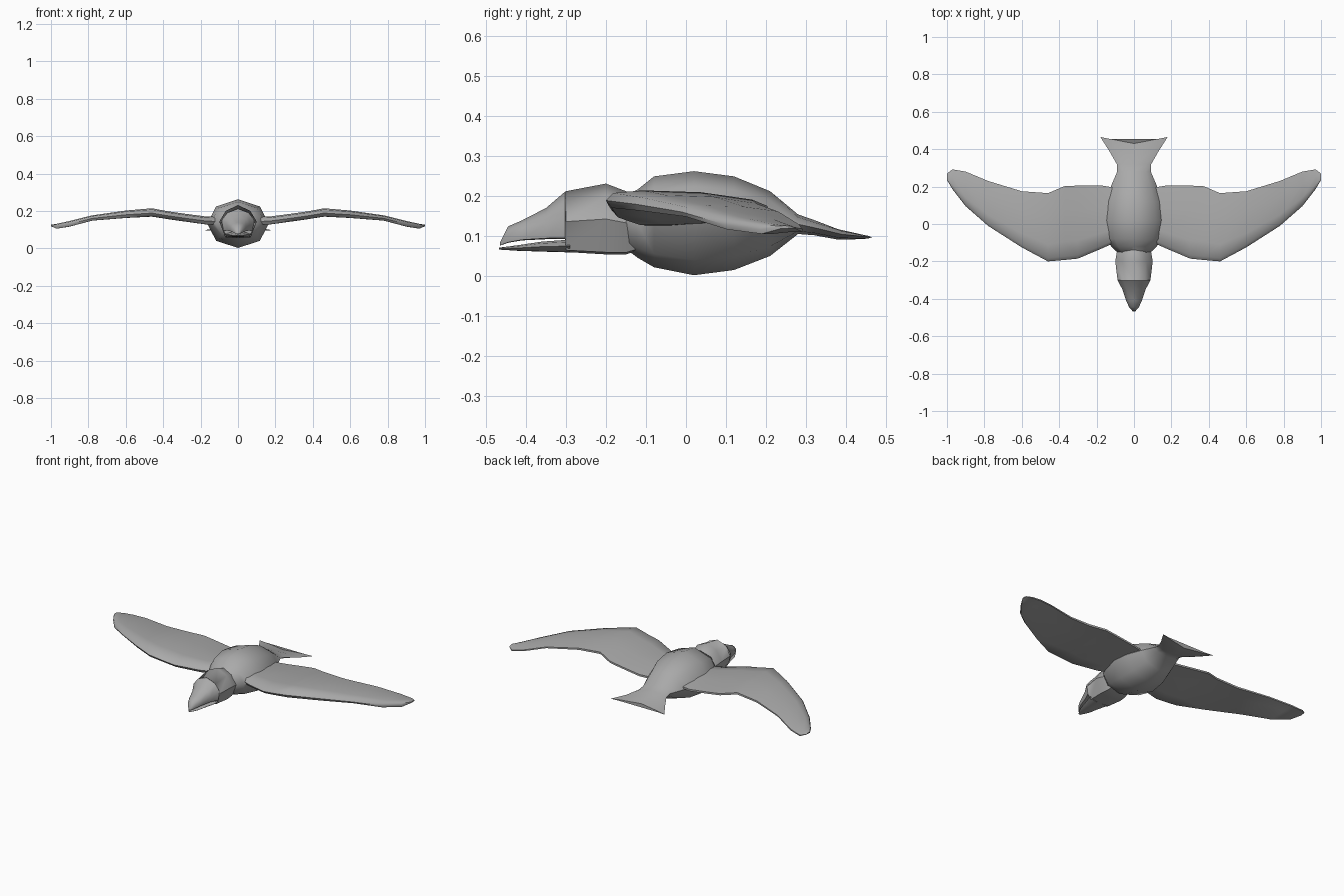
import bpy, bmesh, math

grey = bpy.data.materials.new("feather grey")
grey.diffuse_color = (0.4, 0.4, 0.4, 1)


def loft(name, rings, angle=50):
    """Skin closed rings of equal point count and cap both ends."""
    bm = bmesh.new()
    loops = [[bm.verts.new(p) for p in ring] for ring in rings]
    for a, b in zip(loops, loops[1:]):
        n = len(a)
        for i in range(n):
            j = (i + 1) % n
            bm.faces.new((a[i], a[j], b[j], b[i]))
    bm.faces.new(loops[0])
    bm.faces.new(loops[-1])
    bmesh.ops.recalc_face_normals(bm, faces=bm.faces)
    mesh = bpy.data.meshes.new(name)
    bm.to_mesh(mesh)
    bm.free()
    mesh.materials.append(grey)
    obj = bpy.data.objects.new(name, mesh)
    bpy.context.collection.objects.link(obj)
    bpy.ops.object.select_all(action='DESELECT')
    obj.select_set(True)
    bpy.context.view_layer.objects.active = obj
    bpy.ops.object.shade_smooth_by_angle(angle=math.radians(angle))
    return obj


def oval(y, w, top, bottom, notch=0.0):
    """Eight-sided cross-section; notch pulls the middle forward."""
    pts = []
    for i in range(8):
        a = i * math.tau / 8
        s = math.sin(a)
        pts.append((w * s, y - notch * (1 - abs(s)),
                    (top + bottom) / 2 + (top - bottom) / 2 * math.cos(a)))
    return pts


def head_ring(y, w, top, bottom, low=0.68):
    """Domed section with a flat underside."""
    h = top - bottom
    half = [(0.65 * w, top - 0.17 * h), (w, top - 0.5 * h), (low * w, bottom + 0.03 * h)]
    pts = [(0, top)] + half + [(0, bottom)] + [(-x, z) for x, z in reversed(half)]
    return [(x, y, z) for x, z in pts]


# Body flowing into the forked tail: y, half width, top, bottom, notch
loft("body_and_tail", [oval(*r) for r in (
    (-0.16, 0.080, 0.195, 0.075),
    (-0.12, 0.122, 0.217, 0.045),
    (-0.08, 0.145, 0.249, 0.022),
    (0.02, 0.165, 0.262, 0.002),
    (0.12, 0.152, 0.249, 0.015),
    (0.21, 0.120, 0.212, 0.050),
    (0.28, 0.090, 0.154, 0.105),
    (0.32, 0.092, 0.140, 0.102),
    (0.39, 0.132, 0.117, 0.091, 0.01),
    (0.465, 0.180, 0.102, 0.092, 0.035))])

# Head with the upper beak: y, half width, top, bottom
loft("head_and_upper_beak", [head_ring(*r) for r in (
    (-0.10, 0.080, 0.190, 0.070),
    (-0.15, 0.092, 0.212, 0.054),
    (-0.20, 0.100, 0.231, 0.054),
    (-0.30, 0.088, 0.212, 0.060),
    (-0.302, 0.087, 0.211, 0.092, 0.9),
    (-0.35, 0.062, 0.170, 0.092, 0.9),
    (-0.41, 0.042, 0.139, 0.089, 0.9),
    (-0.445, 0.026, 0.124, 0.083, 0.9),
    (-0.465, 0.008, 0.084, 0.076, 0.9))])

# Lower beak
loft("lower_beak", [head_ring(*r) for r in (
    (-0.29, 0.072, 0.091, 0.059),
    (-0.36, 0.050, 0.086, 0.061),
    (-0.42, 0.034, 0.077, 0.063),
    (-0.467, 0.008, 0.071, 0.066))])

# Wing sections: x, leading y, trailing y, top, bottom
sections = (
    (0.08, -0.09, 0.19, 0.168, 0.122),
    (0.17, -0.13, 0.205, 0.170, 0.126),
    (0.30, -0.185, 0.205, 0.187, 0.144),
    (0.37, -0.192, 0.203, 0.197, 0.154),
    (0.46, -0.20, 0.165, 0.214, 0.168),
    (0.60, -0.125, 0.175, 0.202, 0.161),
    (0.78, -0.01, 0.23, 0.176, 0.147),
    (0.90, 0.095, 0.28, 0.146, 0.115),
    (0.97, 0.185, 0.292, 0.131, 0.104),
    (1.00, 0.235, 0.27, 0.126, 0.118),
)


def wing_ring(side, x, front, back, top, bottom):
    c, h = back - front, top - bottom
    profile = ((0, 0.45), (0.05, 0.86), (0.25, 1.0), (0.65, 0.9),
               (1, 0.5), (1, 0.25), (0.65, 0.2), (0.25, 0.03), (0.04, 0.05))
    return [(side * x, front + u * c, bottom + v * h) for u, v in profile]


for side, label in ((-1, "left"), (1, "right")):
    loft(label + "_wing", [wing_ring(side, *s) for s in sections])
